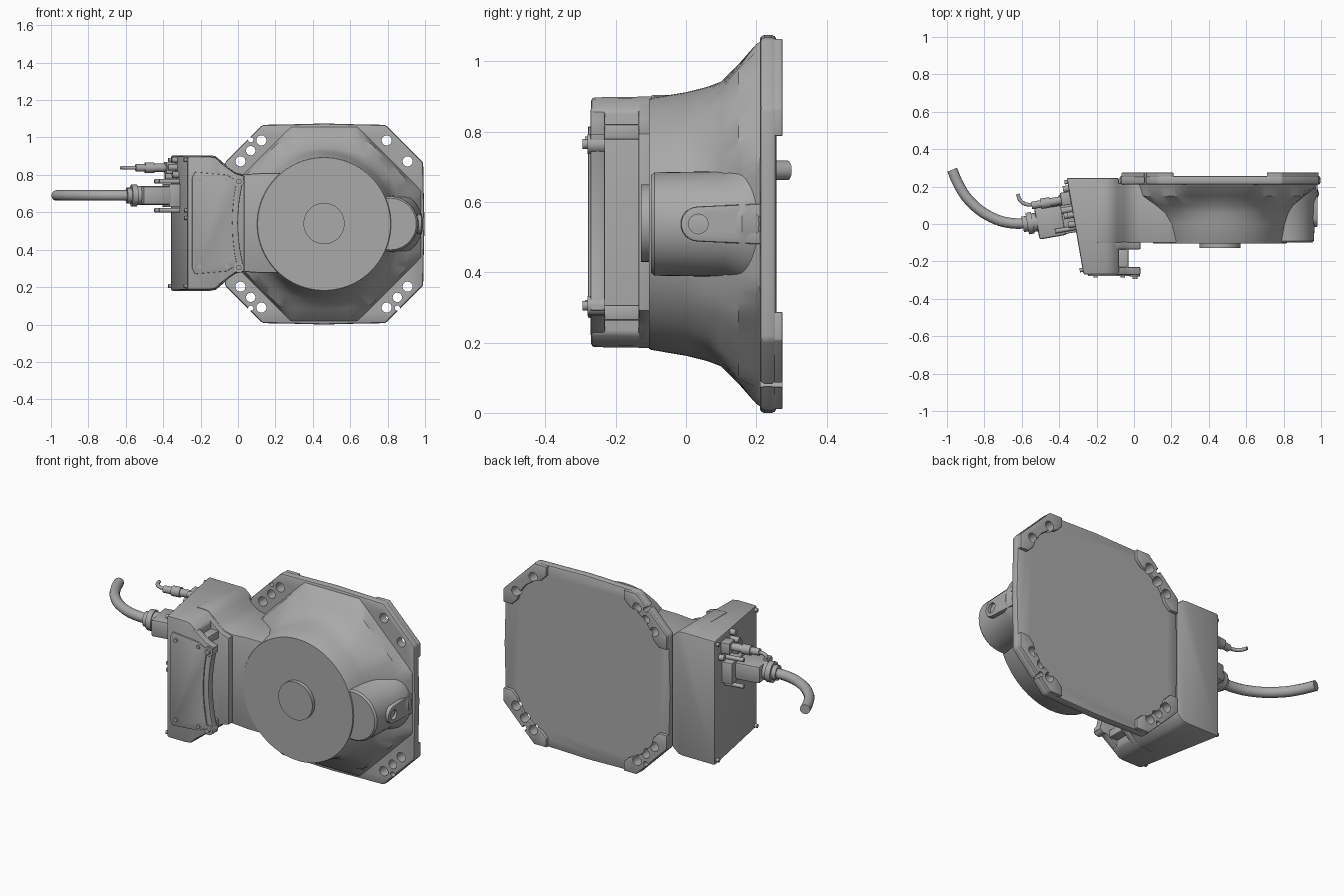
import bpy, bmesh, math
from mathutils import Vector, Matrix

if "Cube" in bpy.data.objects:
    bpy.data.objects.remove(bpy.data.objects["Cube"])

CX, CZ = 0.46, 0.5375          # axis of the round housing
grey = bpy.data.materials.new("cast_grey")
grey.diffuse_color = (0.4, 0.4, 0.4, 1)
grey.use_nodes = True
grey.node_tree.nodes["Principled BSDF"].inputs["Base Color"].default_value = grey.diffuse_color


def finish(name, bm, bevel=0, segs=2, angle=35):
    bmesh.ops.recalc_face_normals(bm, faces=bm.faces)
    me = bpy.data.meshes.new(name)
    bm.to_mesh(me)
    bm.free()
    ob = bpy.data.objects.new(name, me)
    bpy.context.collection.objects.link(ob)
    me.materials.append(grey)
    bpy.ops.object.select_all(action='DESELECT')
    ob.select_set(True)
    bpy.context.view_layer.objects.active = ob
    if bevel:
        m = ob.modifiers.new("bevel", 'BEVEL')
        m.width, m.segments, m.limit_method = bevel, segs, 'ANGLE'
        m.angle_limit = math.radians(35)
        bpy.ops.object.modifier_apply(modifier="bevel")
    bpy.ops.object.shade_smooth_by_angle(angle=math.radians(angle))
    return ob


def loft(name, rings, **kw):
    """Skin equal-length rings of points and cap both ends."""
    bm = bmesh.new()
    vs = [[bm.verts.new(p) for p in r] for r in rings]
    n = len(vs[0])
    for a, b in zip(vs, vs[1:]):
        for i in range(n):
            bm.faces.new((a[i], a[(i + 1) % n], b[(i + 1) % n], b[i]))
    bm.faces.new(vs[0])
    bm.faces.new(vs[-1])
    return finish(name, bm, **kw)


def prism(name, outline, y0, y1, **kw):
    return loft(name, [[(x, y, z) for x, z in outline] for y in (y0, y1)], **kw)


def add_cyl(bm, p0, p1, r, n=24):
    p0, p1 = Vector(p0), Vector(p1)
    d = p1 - p0
    mat = Matrix.Translation((p0 + p1) / 2) @ d.to_track_quat('Z', 'Y').to_matrix().to_4x4()
    bmesh.ops.create_cone(bm, cap_ends=True, segments=n, radius1=r, radius2=r,
                          depth=d.length, matrix=mat)


def cyls(name, items, n=24, **kw):
    bm = bmesh.new()
    for p0, p1, r in items:
        add_cyl(bm, p0, p1, r, n)
    return finish(name, bm, **kw)


def cut(ob, cutter):
    cutter.hide_render = True
    m = ob.modifiers.new("cut", 'BOOLEAN')
    m.operation, m.object, m.solver = 'DIFFERENCE', cutter, 'EXACT'
    bpy.ops.object.select_all(action='DESELECT')
    ob.select_set(True)
    bpy.context.view_layer.objects.active = ob
    bpy.ops.object.modifier_apply(modifier="cut")
    bpy.ops.object.shade_smooth_by_angle(angle=math.radians(35))


# Base plate: octagon with slightly bowed sides
quarter = [(0.53, -0.33), (0.533, -0.17), (0.5375, 0), (0.533, 0.17), (0.53, 0.33)]
octagon = []
for k in range(4):
    c, s = round(math.cos(k * math.pi / 2)), round(math.sin(k * math.pi / 2))
    octagon += [(CX + c * a - s * b, CZ + s * a + c * b) for a, b in quarter]
base_plate = prism("base_plate", octagon, 0.21, 0.257, bevel=0.012)

# Corner foot pads on the rear face
pad = [(0.25, 0.527), (0.33, 0.527), (0.527, 0.33), (0.527, 0.25), (0.475, 0.25),
       (0.44, 0.285), (0.425, 0.33), (0.385, 0.385), (0.33, 0.425), (0.285, 0.44), (0.25, 0.475)]
pads = []
for sx in (-1, 1):
    for sz in (-1, 1):
        pads.append(prism("foot_pad", [(CX + sx * a, CZ + sz * b) for a, b in pad],
                          0.25, 0.275, bevel=0.004))

# Mounting holes
holes = []
for sx, sz in ((-1, -1), (-1, 1), (1, -1), (1, 1)):
    spots = [(0.335, 0.447, 0.027), (0.447, 0.335, 0.027)]
    if (sx, sz) != (1, 1):
        spots += [(0.392, 0.392, 0.025), (0.392, 0.45, 0.014)]
    for a, b, r in spots:
        x, z = CX + sx * a, CZ + sz * b
        holes.append(((x, 0.1, z), (x, 0.35, z), r))
cutter = cyls("hole_cutter", holes)
for ob in [base_plate] + pads:
    cut(ob, cutter)
bpy.data.objects.remove(cutter)

# Flared housing: circle blending to an octagon at the plate
N = 96


def ring(y, r, diag):
    pts = []
    for i in range(N):
        t = 2 * math.pi * i / N
        c, s = math.cos(t), math.sin(t)
        a, b = abs(c), abs(s)
        f = max(0, min(1, (y - 0.04) / 0.15))
        square = r / max(a, b)
        rr = r * (1 - f) + min(square, r * 1.2) * f
        rr = min(rr, diag * math.sqrt(2) / (a + b))
        pts.append((CX + rr * c, y, CZ + rr * s))
    return pts


loft("housing", [ring(-0.105, 0.355, 1), ring(-0.1, 0.358, 1), ring(0, 0.375, 1),
                 ring(0.06, 0.39, 1), ring(0.1, 0.405, 0.47), ring(0.15, 0.455, 0.48),
                 ring(0.2, 0.512, 0.49), ring(0.215, 0.522, 0.495)], angle=30)
cyls("top_boss", [((CX, -0.128, 0.54), (CX, -0.09, 0.54), 0.11)], n=48)

# Side bulge with its bolted lug
bulge = []
for y, r, dx in ((-0.1, 0.138, 0), (-0.09, 0.147, 0), (0.11, 0.15, 0.005),
                 (0.16, 0.175, 0), (0.215, 0.22, -0.06)):
    bulge.append([(0.815 + dx + r * math.cos(t), y, CZ + r * math.sin(t))
                  for t in [2 * math.pi * i / 48 for i in range(48)]])
loft("side_bulge", bulge)
lug = [(0.035 + 0.05 * math.cos(t), CZ + 0.05 * math.sin(t))
       for t in [math.radians(90 + 15 * i) for i in range(13)]]
lug += [(0.215, CZ - 0.058), (0.215, CZ + 0.058)]
lug_ob = loft("side_lug", [[(x, y, z) for y, z in lug] for x in (0.9, 0.982)], bevel=0.006)
lc = cyls("lug_cutter", [((0.965, y, CZ), (1.05, y, CZ), 0.028) for y in (0.035, 0.19)])
cut(lug_ob, lc)
bpy.data.objects.remove(lc)


# Neck and cabinet share a mirrored side profile
def mirrored(top):
    return top + [(x, 2 * 0.5425 - z) for x, z in reversed(top)]


shoulder = [(-0.15, 0.905), (-0.12, 0.9), (-0.09, 0.875), (-0.05, 0.838), (-0.015, 0.813), (0.03, 0.803)]
prism("neck", mirrored([(-0.2, 0.905)] + shoulder + [(0.13, 0.81), (0.3, 0.81)]), -0.1, 0.22, bevel=0.008)
prism("neck_lip", mirrored([(-0.1, 0.88), (-0.05, 0.838), (-0.015, 0.81), (0.035, 0.795)]), -0.135, -0.095, bevel=0.006)

# Cabinet with a slanted connector face
rings = []
for y, xl, k in ((-0.27, -0.27, 0.98), (0.247, -0.36, 1.0)):
    o = mirrored([(xl, 0.905), (-0.15, 0.905), (-0.12, 0.9), (-0.08, 0.865)])
    rings.append([(x, y, 0.5425 + (z - 0.5425) * k) for x, z in o])
loft("cabinet", rings, bevel=0.01)


# Front flange and cover with a concave edge facing the housing
def concave(x_end, x_mid, h):
    return [(x_mid + (x_end - x_mid) * (abs(i) / 6) ** 2, 0.5425 - h * i / 6) for i in range(-6, 7)]


flange = [(-0.1, 0.87), (-0.05, 0.832), (-0.015, 0.808)]
low = [(x, 1.085 - z) for x, z in reversed(flange)]
prism("front_flange", flange + concave(0.035, 0.0, 0.25) + low, -0.272, -0.23, bevel=0.005)
prism("cover", [(-0.23, 0.815), (-0.06, 0.80)] + concave(-0.005, -0.03, 0.225)
      + [(-0.06, 0.285), (-0.23, 0.27), (-0.245, 0.3), (-0.245, 0.785)], -0.279, -0.265, bevel=0.003)
for sz in (-1, 1):   # end blocks closing the cable gap
    z = 0.5425 + sz * 0.257
    prism("gap_block", [(-0.1, z - 0.022), (-0.03, z - 0.022), (-0.03, z + 0.022), (-0.1, z + 0.022)],
          -0.24, -0.12, bevel=0.006)
cyls("cover_screws", [((x, -0.287, z), (x, -0.27, z), 0.011) for x in (-0.205, -0.06) for z in (0.31, 0.775)], n=16)
cyls("flange_bolts", [((0.005, y, z), (0.005, -0.23, z), r) for z in (0.305, 0.765)
                      for y, r in ((-0.28, 0.028), (-0.295, 0.014))], n=16)

# Connector face frame: outward normal and sideways direction
OUT = Vector((-0.985, -0.172, 0))
SIDE = Vector((-0.172, 0.985, 0))


def face_pt(y, z, out=0):
    return Vector((-0.317 - 0.174 * y, y, z)) + OUT * out


def block(name, y, z, o0, o1, w, h, bevel=0.005):
    c = face_pt(y, z)
    base = [(-w, -h), (w, -h), (w, h), (-w, h)]
    return loft(name, [[c + OUT * o + SIDE * a + Vector((0, 0, b)) for a, b in base] for o in (o0, o1)], bevel=bevel)


def studs(name, specs, n=16):
    cyls(name, [(face_pt(y, z, a), face_pt(y, z, b), r) for y, z, a, b, r in specs], n=n)


studs("cabinet_bolts", [(y, z, -0.01, 0.016, 0.011) for y in (-0.245, 0.225) for z in (0.205, 0.88)]
      + [(-0.245, 0.57, -0.01, 0.014, 0.01), (-0.245, 0.61, -0.01, 0.014, 0.01)])

# Main power connector
block("power_socket", 0.06, 0.69, -0.01, 0.06, 0.105, 0.062)
block("power_plug", 0.035, 0.69, 0.05, 0.2, 0.085, 0.05, 0.012)
studs("power_gland", [(0.045, 0.69, 0.19, 0.225, 0.05), (0.045, 0.69, 0.22, 0.25, 0.058),
                      (0.045, 0.69, 0.25, 0.275, 0.042)])
studs("latch_pins", [(y, z, -0.01, 0.11, 0.012) for y in (-0.02, 0.12) for z in (0.61, 0.765)])

# Small signal connector and neighbouring plugs
block("signal_socket", 0.14, 0.838, -0.01, 0.05, 0.035, 0.032)
studs("signal_plug", [(0.135, 0.838, 0.04, 0.12, 0.022), (0.135, 0.838, 0.11, 0.16, 0.028),
                      (0.135, 0.838, 0.16, 0.21, 0.02)])
studs("spare_ports", [(y, z, -0.01, o, 0.017) for y, z, o in
                      ((0.05, 0.84, 0.05), (0.0, 0.80, 0.035), (0.08, 0.79, 0.06), (0.19, 0.79, 0.03), (0.05, 0.88, 0.03))])


# Cables
def cable(name, pts, r):
    cu = bpy.data.curves.new(name, 'CURVE')
    cu.dimensions, cu.bevel_depth, cu.bevel_resolution, cu.use_fill_caps = '3D', r, 4, True
    sp = cu.splines.new('BEZIER')
    sp.bezier_points.add(len(pts) - 1)
    for b, p in zip(sp.bezier_points, pts):
        b.co = p
        b.handle_left_type = b.handle_right_type = 'AUTO'
    sp.resolution_u = 8
    ob = bpy.data.objects.new(name, cu)
    bpy.context.collection.objects.link(ob)
    cu.materials.append(grey)
    bpy.ops.object.select_all(action='DESELECT')
    ob.select_set(True)
    bpy.context.view_layer.objects.active = ob
    bpy.ops.object.convert(target='MESH')
    bpy.ops.object.shade_smooth_by_angle(angle=math.radians(40))


cable("power_cable", [(-0.53, 0.012, 0.69), (-0.64, 0.003, 0.69), (-0.76, 0.035, 0.69),
                      (-0.88, 0.125, 0.69), (-0.94, 0.215, 0.69), (-0.972, 0.29, 0.69)], 0.028)
cable("signal_cable", [(-0.53, 0.105, 0.838), (-0.575, 0.105, 0.838),
                       (-0.607, 0.125, 0.838), (-0.622, 0.16, 0.838)], 0.01)
